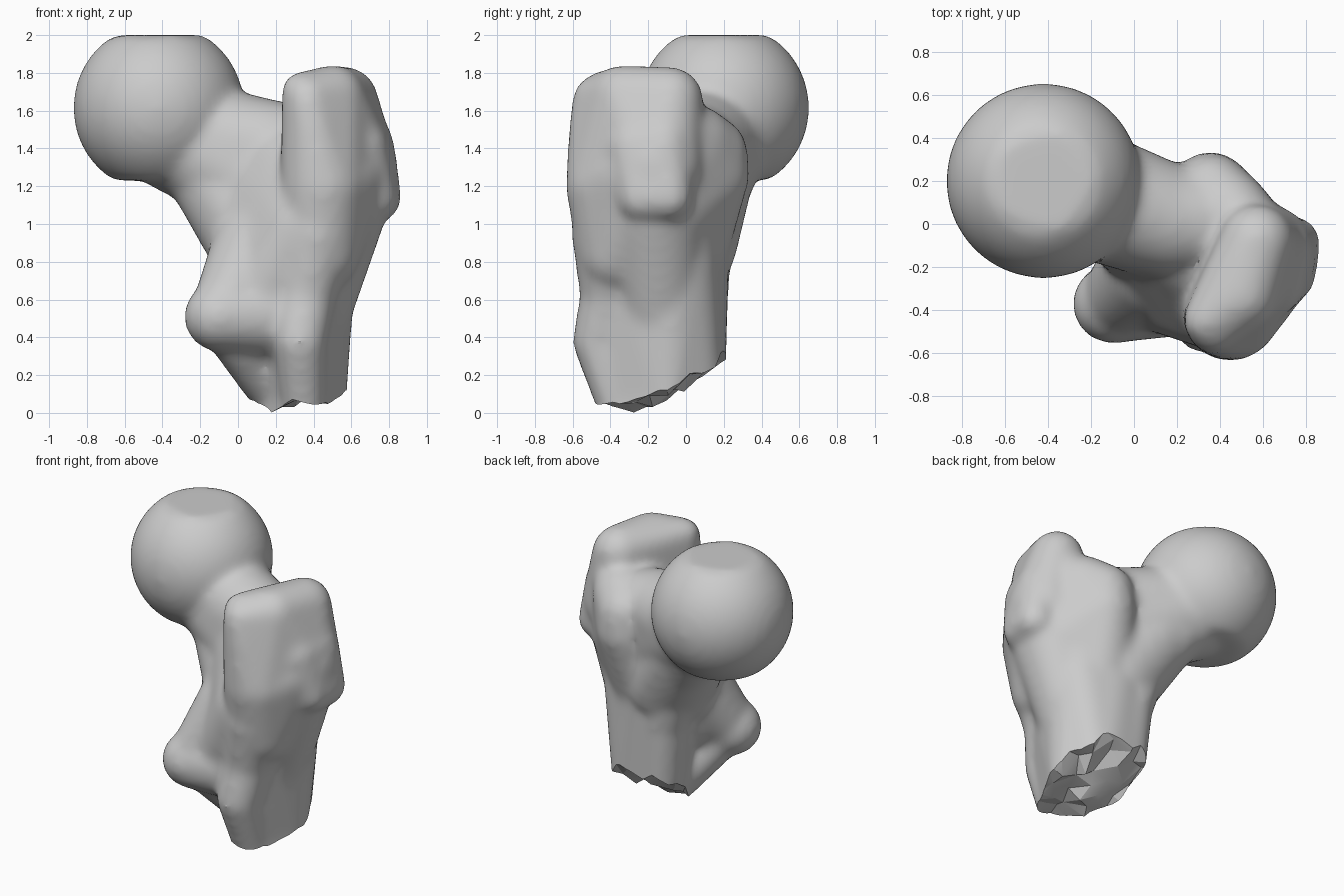
import bpy
import bmesh
import random
from mathutils import Vector

random.seed(4)
if "Cube" in bpy.data.objects:
    bpy.data.objects.remove(bpy.data.objects["Cube"], do_unlink=True)

# Bone material
bone = bpy.data.materials.new("bone_grey")
bone.use_nodes = True
bone.diffuse_color = (0.6, 0.6, 0.6, 1)
bone.node_tree.nodes["Principled BSDF"].inputs["Base Color"].default_value = (0.6, 0.6, 0.6, 1)

# Unit ball directions shared by every part
ball = bmesh.new()
bmesh.ops.create_icosphere(ball, subdivisions=4, radius=1)
directions = [v.co.copy() for v in ball.verts]
ball.free()

body = bmesh.new()


def add_hull(*balls, low=-9, high=9):
    """Add the skin stretched around balls (x, y, z, radius), clipped in height."""
    part = bmesh.new()
    for x, y, z, r in balls:
        for d in directions:
            p = Vector((x, y, z)) + d * (r + 0.006)
            p.z = min(max(p.z, low), high)
            part.verts.new(p)
    bmesh.ops.remove_doubles(part, verts=part.verts[:], dist=0.0005)
    bmesh.ops.convex_hull(part, input=part.verts[:])
    loose = [v for v in part.verts if not v.link_faces]
    bmesh.ops.delete(part, geom=loose, context='VERTS')
    bmesh.ops.recalc_face_normals(part, faces=part.faces[:])
    mesh = bpy.data.meshes.new("part")
    part.to_mesh(mesh)
    part.free()
    body.from_mesh(mesh)
    bpy.data.meshes.remove(mesh)


def add_chain(*balls):
    """Add a limb that bends through the balls."""
    for a, b in zip(balls, balls[1:]):
        add_hull(a, b)


def shaft_end(z):
    """Rounded triangular section of the lower shaft."""
    return [(.35, -.35, z, .11), (.16, .06, z, .14), (.33, .04, z, .16),
            (.43, -.1, z, .14)]


# Ball head, flattened above and below
add_hull((-.42, .2, 1.615, .447), low=1.23, high=2.0)
# Neck, its lower buttress and the slope running down its front
add_hull((-.3, .17, 1.46, .3), (-.25, .17, 1.38, .25),
         (.15, .02, 1.4, .255), (.15, 0, 1.2, .26))
add_hull((.15, .02, 1.4, .255), (.15, 0, 1.2, .26), (.42, 0, 1.37, .23))
add_hull((-.22, .16, 1.41, .23), (.14, -.03, .92, .3))
add_hull((.12, 0, 1.25, .26), (.45, -.1, 1.2, .26), (.28, -.12, .7, .32))
add_hull((.15, 0, 1.25, .25), (.28, -.1, 1.28, .25), (.35, -.32, .98, .25),
         (.14, -.24, .62, .26))
# Shaft, triangular at its lower end
add_hull(*shaft_end(-.3), *shaft_end(.08))
add_hull(*shaft_end(.08), (.23, -.04, .8, .26), (.38, -.07, .8, .24),
         (.3, -.28, .8, .25))
add_hull((.5, -.17, 1.05, .27), (.36, -.13, .5, .22))
# Front ridge and inner back ridge
add_chain((.35, -.35, .02, .11), (.33, -.46, .38, .135), (.36, -.4, .62, .155),
          (.42, -.4, .95, .2))
add_chain((.16, .06, .1, .14), (.11, .07, .65, .15), (.03, .07, .95, .17),
          (-.2, .17, 1.33, .22))
# Back crest falling from the outer knob to the shaft
add_hull((.57, -.09, 1.52, .165), (.45, .05, 1.44, .185), (.36, .14, 1.38, .18),
         (.355, .145, 1.26, .185), (.52, -.08, 1.2, .21))
add_hull((.355, .145, 1.26, .185), (.3, -.01, .9, .235), (.48, -.1, 1.1, .25))
# Large outer knob
add_hull((.335, -.45, 1.7, .1), (.37, -.48, 1.66, .115), (.4, -.49, 1.5, .125),
         (.5, -.33, 1.67, .165), (.57, -.08, 1.66, .165), (.6, -.15, 1.3, .24),
         (.45, -.41, 1.2, .22))
add_hull((.6, -.15, 1.3, .24), (.45, -.41, 1.2, .22), (.55, -.28, 1.25, .22),
         (.43, -.36, .85, .21))
# Side ledge on the outer knob
add_hull((.71, -.23, 1.14, .13), (.74, -.09, 1.14, .12), (.67, -.12, 1.42, .15),
         (.62, -.26, 1.4, .17))
# Small inner knob
add_chain((-.1, -.37, .51, .18), (.2, -.29, .52, .225))
add_chain((-.08, -.36, .52, .17), (.12, -.18, .85, .26))
add_chain((-.06, -.34, .47, .14), (.14, -.13, .18, .13))

mesh = bpy.data.meshes.new("thigh_bone_end")
body.to_mesh(mesh)
body.free()
obj = bpy.data.objects.new("thigh_bone_end", mesh)
bpy.context.collection.objects.link(obj)
mesh.materials.append(bone)

# Jagged block that breaks off the lower end
bm = bmesh.new()
bmesh.ops.create_grid(bm, x_segments=10, y_segments=13, size=1)
for v in bm.verts:
    x = .3 + .5 * v.co.x + random.uniform(-.025, .025)
    y = -.15 + .65 * v.co.y + random.uniform(-.025, .025)
    rise = max(0, (y + .25) / .45) ** 1.3
    v.co = (x, y, .045 + .25 * rise + random.uniform(-.045, .045))
bmesh.ops.triangulate(bm, faces=bm.faces[:])
out = bmesh.ops.extrude_face_region(bm, geom=bm.faces[:], use_keep_orig=True)
for g in out["geom"]:
    if isinstance(g, bmesh.types.BMVert):
        g.co.z = -1
bmesh.ops.recalc_face_normals(bm, faces=bm.faces[:])
cut_mesh = bpy.data.meshes.new("break_cutter")
bm.to_mesh(cut_mesh)
bm.free()
cut_mesh.materials.append(bone)
cutter = bpy.data.objects.new("break_cutter", cut_mesh)
bpy.context.collection.objects.link(cutter)
cutter.hide_render = True

# Fuse the parts, soften the joints, break the end
remesh = obj.modifiers.new("fuse", 'REMESH')
remesh.mode = 'VOXEL'
remesh.voxel_size = 0.025
soften = obj.modifiers.new("soften", 'SMOOTH')
soften.factor = 0.5
soften.iterations = 16
snap = obj.modifiers.new("break", 'BOOLEAN')
snap.operation = 'DIFFERENCE'
snap.solver = 'EXACT'
snap.object = cutter

bpy.ops.object.select_all(action='DESELECT')
obj.select_set(True)
bpy.context.view_layer.objects.active = obj
for name in [m.name for m in obj.modifiers]:
    bpy.ops.object.modifier_apply(modifier=name)
bpy.data.objects.remove(cutter, do_unlink=True)

# One material throughout, smooth with a crisp broken edge
obj.data.materials.clear()
obj.data.materials.append(bone)
for f in obj.data.polygons:
    f.material_index = 0
bpy.ops.object.shade_smooth_by_angle(angle=0.4)
